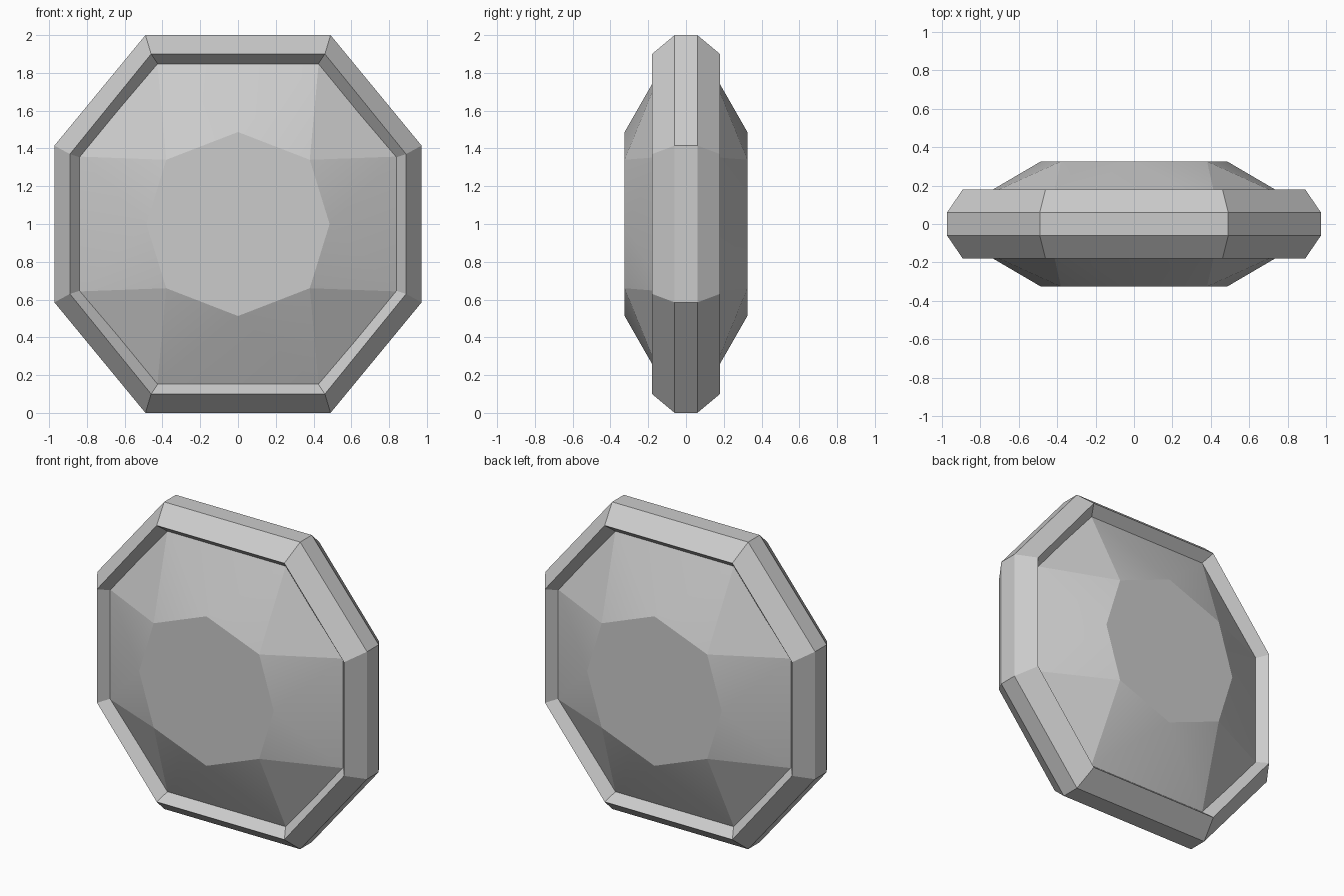
import bpy, bmesh

if "Cube" in bpy.data.objects:
    bpy.data.objects.remove(bpy.data.objects["Cube"])


def octagon(a, b, c, d):
    """Eight (x, z) points, mirrored from the corners (a, b) and (c, d)."""
    return [(c, d), (a, b), (-a, b), (-c, d),
            (-c, -d), (-a, -b), (a, -b), (c, -d)]


def add_ring(bm, points, y):
    return [bm.verts.new((x, y, z + 1)) for x, z in points]


def bridge(bm, r1, r2):
    n = len(r1)
    for i in range(n):
        j = (i + 1) % n
        bm.faces.new((r1[i], r1[j], r2[j], r2[i]))


def finish(bm, name):
    bmesh.ops.recalc_face_normals(bm, faces=bm.faces[:])
    mesh = bpy.data.meshes.new(name)
    bm.to_mesh(mesh)
    bm.free()
    obj = bpy.data.objects.new(name, mesh)
    bpy.context.collection.objects.link(obj)
    return obj


# Octagonal frame: a six-sided section swept round the outline
outer = octagon(0.49, 1.0, 0.972, 0.415)
ridge = octagon(0.46, 0.9, 0.89, 0.37)
inner = octagon(0.393, 0.80, 0.79, 0.338)
bm = bmesh.new()
section = [(outer, -0.06), (ridge, -0.18), (inner, -0.06),
           (inner, 0.06), (ridge, 0.18), (outer, 0.06)]
rings = [add_ring(bm, pts, y) for pts, y in section]
for i, ring in enumerate(rings):
    bridge(bm, ring, rings[(i + 1) % len(rings)])
finish(bm, "frame")

# Faceted gem: flat table, four corner triangles and four softly bent sides
girdle_pts = octagon(0.427, 0.85, 0.84, 0.357)
table_pts = [(0.485, 0), (0.38, 0.34), (0, 0.487), (-0.38, 0.34),
             (-0.485, 0), (-0.38, -0.34), (0, -0.487), (0.38, -0.34)]
bm = bmesh.new()
girdles = []
for side in (-1, 1):
    g = add_ring(bm, girdle_pts, side * 0.117)
    t = add_ring(bm, table_pts, side * 0.325)
    girdles.append(g)
    bm.faces.new(t)
    for k in range(0, 8, 2):
        t1, t2, t3 = t[k + 1], t[(k + 2) % 8], t[(k + 3) % 8]
        g0, g1, g2 = g[k], g[k + 1], g[(k + 2) % 8]
        bm.faces.new((g0, g1, t1))
        for tri in ((t1, g1, t2), (g1, g2, t2), (t2, g2, t3)):
            bm.faces.new(tri)
        # Crisp creases beside each corner triangle
        for g_vert in (g0, g1):
            bm.edges.get((t1, g_vert)).smooth = False
    # Crisp rim round the table
    for i in range(8):
        bm.edges.get((t[i], t[(i + 1) % 8])).smooth = False
bridge(bm, *girdles)
for g in girdles:
    for i in range(8):
        bm.edges.get((g[i], g[(i + 1) % 8])).smooth = False
for face in bm.faces:
    face.smooth = True
finish(bm, "gem")
